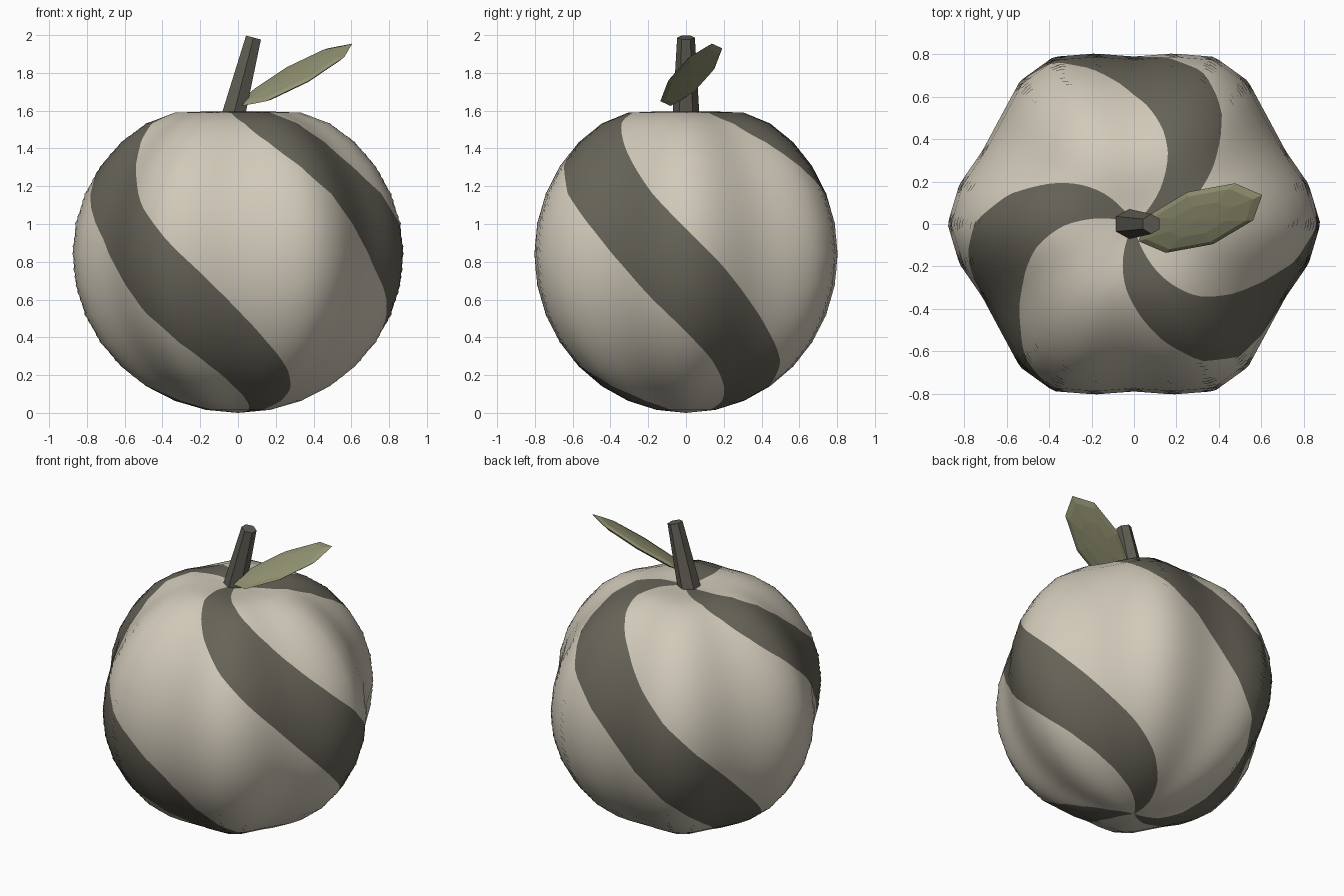
import bpy, bmesh, math
from mathutils import Vector, Matrix

if "Cube" in bpy.data.objects:
    bpy.data.objects.remove(bpy.data.objects["Cube"])


def material(name, rgb):
    m = bpy.data.materials.new(name)
    m.diffuse_color = (*rgb, 1)
    m.use_nodes = True
    m.node_tree.nodes["Principled BSDF"].inputs["Base Color"].default_value = m.diffuse_color
    return m


cream = material("cream", (0.64, 0.59, 0.49))
dark_stripe = material("dark_stripe", (0.135, 0.127, 0.098))
stem_brown = material("stem_brown", (0.115, 0.107, 0.086))
leaf_green = material("leaf_green", (0.29, 0.29, 0.17))


def add_object(name, bm, *mats):
    me = bpy.data.meshes.new(name)
    bm.to_mesh(me)
    bm.free()
    for m in mats:
        me.materials.append(m)
    ob = bpy.data.objects.new(name, me)
    bpy.context.collection.objects.link(ob)
    return ob


# Fruit body: six-lobed sphere of 28 x 16 facets with a dimple on top
SEG, RING = 28, 16


def lobed(th, t):
    r = (0.835 + 0.045 * math.cos(6 * th)) * math.sin(t)
    dip = 0.095 * math.exp(-(0.88 * math.sin(t) / 0.3) ** 2) if t < math.pi / 2 else 0
    return Vector((r * math.cos(th), r * math.sin(th), 0.84 + 0.84 * math.cos(t) - dip))


def faceted(th, t):
    u, v = th / (2 * math.pi) * SEG, t / math.pi * RING
    i, j = math.floor(u), min(math.floor(v), RING - 1)
    c = lambda a, b: lobed(a * 2 * math.pi / SEG, b * math.pi / RING)
    top = c(i, j).lerp(c(i + 1, j), u - i)
    low = c(i, j + 1).lerp(c(i + 1, j + 1), u - i)
    return top.lerp(low, v - j)


def smooth_normal(th, t):
    e = 0.02
    dt = lobed(th, t + e) - lobed(th, t - e)
    dth = lobed(th + e, t) - lobed(th - e, t)
    return dt.cross(dth).normalized()


# The grid is sheared so its columns run along the three swirling stripes
COLS, ROWS = 168, 64
bm = bmesh.new()
normals = [Vector((0, 0, 1))]
north = bm.verts.new(faceted(0, 0))
rows = []
for i in range(1, ROWS):
    t = math.pi * i / ROWS
    row = []
    for j in range(COLS):
        th = math.radians(0.7) + 2 * math.pi * j / COLS + t
        row.append(bm.verts.new(faceted(th, t)))
        normals.append(smooth_normal(th, t))
    rows.append(row)
south = bm.verts.new(faceted(0, math.pi))
normals.append(Vector((0, 0, -1)))
for j in range(COLS):
    k = (j + 1) % COLS
    strip = [bm.faces.new((north, rows[0][j], rows[0][k]))]
    for a, b in zip(rows, rows[1:]):
        strip.append(bm.faces.new((a[j], b[j], b[k], a[k])))
    strip.append(bm.faces.new((rows[-1][j], south, rows[-1][k])))
    for f in strip:
        f.smooth = True
        f.material_index = 1 if j % 56 < 18 else 0
body = add_object("fruit_body", bm, cream, dark_stripe)
body.data.normals_split_custom_set_from_vertices([tuple(n) for n in normals])

# Stem: leaning six-sided taper
length = 0.46
axis = Vector((0.25, 0, 0.968)).normalized()
centre = Vector((0.082, 0, 1.987)) - axis * length / 2
bm = bmesh.new()
bmesh.ops.create_cone(bm, cap_ends=True, segments=6, radius1=0.073, radius2=0.047, depth=length)
bmesh.ops.rotate(bm, verts=bm.verts, matrix=Matrix.Rotation(math.atan2(axis.x, axis.z), 3, 'Y'))
bmesh.ops.translate(bm, verts=bm.verts, vec=centre)
add_object("stem", bm, stem_brown)

# Leaf: flattened low-poly ellipsoid, tilted up and away from the stem
long_axis = Vector((0.292, 0.109, 0.165))
wide_axis = Vector((-0.061, 0.123, 0.033))
thin_axis = long_axis.cross(wide_axis).normalized() * 0.025
bm = bmesh.new()
bmesh.ops.create_uvsphere(bm, u_segments=8, v_segments=6, radius=1)
for v in bm.verts:
    v.co = Vector((0.313, 0.028, 1.79)) + long_axis * v.co.x + wide_axis * v.co.y + thin_axis * v.co.z
add_object("leaf", bm, leaf_green)
